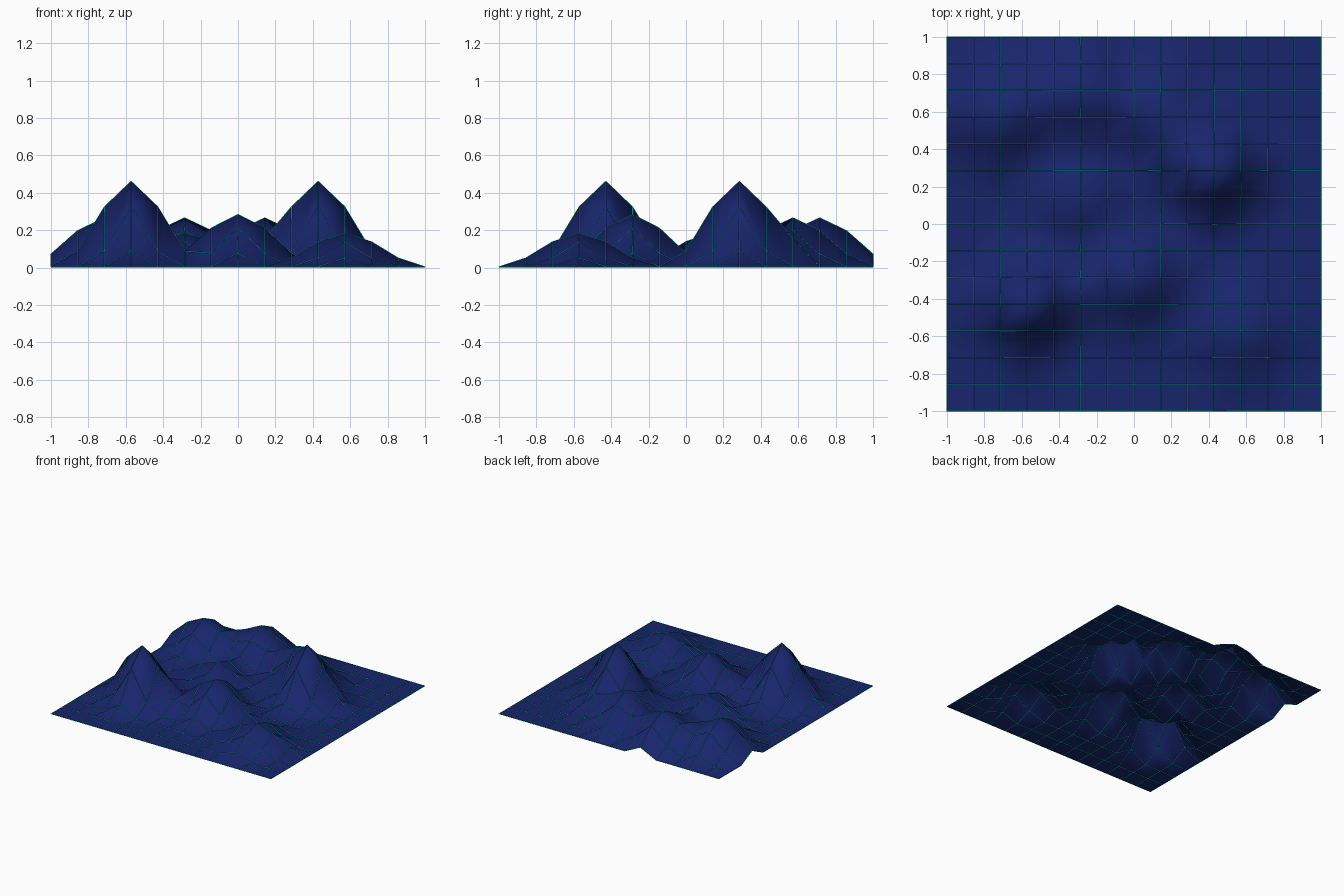
import bpy, bmesh

if "Cube" in bpy.data.objects:
    bpy.data.objects.remove(bpy.data.objects["Cube"])

STEP = 1 / 7      # grid spacing, 14 x 14 cells
BASE = 0.004
# hill centre in grid steps (x, y), height, reach in steps
HILLS = [
    (-4, -3, 0.458, 2.75), (3, 2, 0.458, 2.75),
    (-5, 4, 0.262, 3), (-2, 5, 0.262, 3),
    (1, 4, 0.262, 3), (0, -2, 0.28, 3),
    (-2, 1, 0.182, 3), (4, -4, 0.18, 3),
]


def height(x, y):
    """Sum of smooth hills whose distance runs along the grid edges."""
    h = BASE
    for cx, cy, top, reach in HILLS:
        d = abs(x / STEP - cx) + abs(y / STEP - cy)
        t = max(0.0, 1 - d / reach)
        h += top * t * t * (3 - 2 * t)
    return h


def grid_object(name, color, smooth):
    bm = bmesh.new()
    bmesh.ops.create_grid(bm, x_segments=14, y_segments=14, size=1)
    for v in bm.verts:
        v.co.z = height(v.co.x, v.co.y)
    for f in bm.faces:
        f.smooth = smooth
    mesh = bpy.data.meshes.new(name)
    bm.to_mesh(mesh)
    bm.free()
    mat = bpy.data.materials.new(name + "_color")
    mat.diffuse_color = color
    mat.use_nodes = True
    mat.node_tree.nodes["Principled BSDF"].inputs["Base Color"].default_value = mat.diffuse_color
    mesh.materials.append(mat)
    obj = bpy.data.objects.new(name, mesh)
    bpy.context.collection.objects.link(obj)
    return obj


# smooth navy ground surface
grid_object("terrain_surface", (0.009, 0.018, 0.15, 1), True)

# thin teal wires along every grid edge
wires = grid_object("grid_wires", (0.0, 0.8, 0.75, 1), False)
mod = wires.modifiers.new("wire", 'WIREFRAME')
mod.thickness = 0.005
mod.use_even_offset = False
mod.use_boundary = True
mod.use_replace = True
